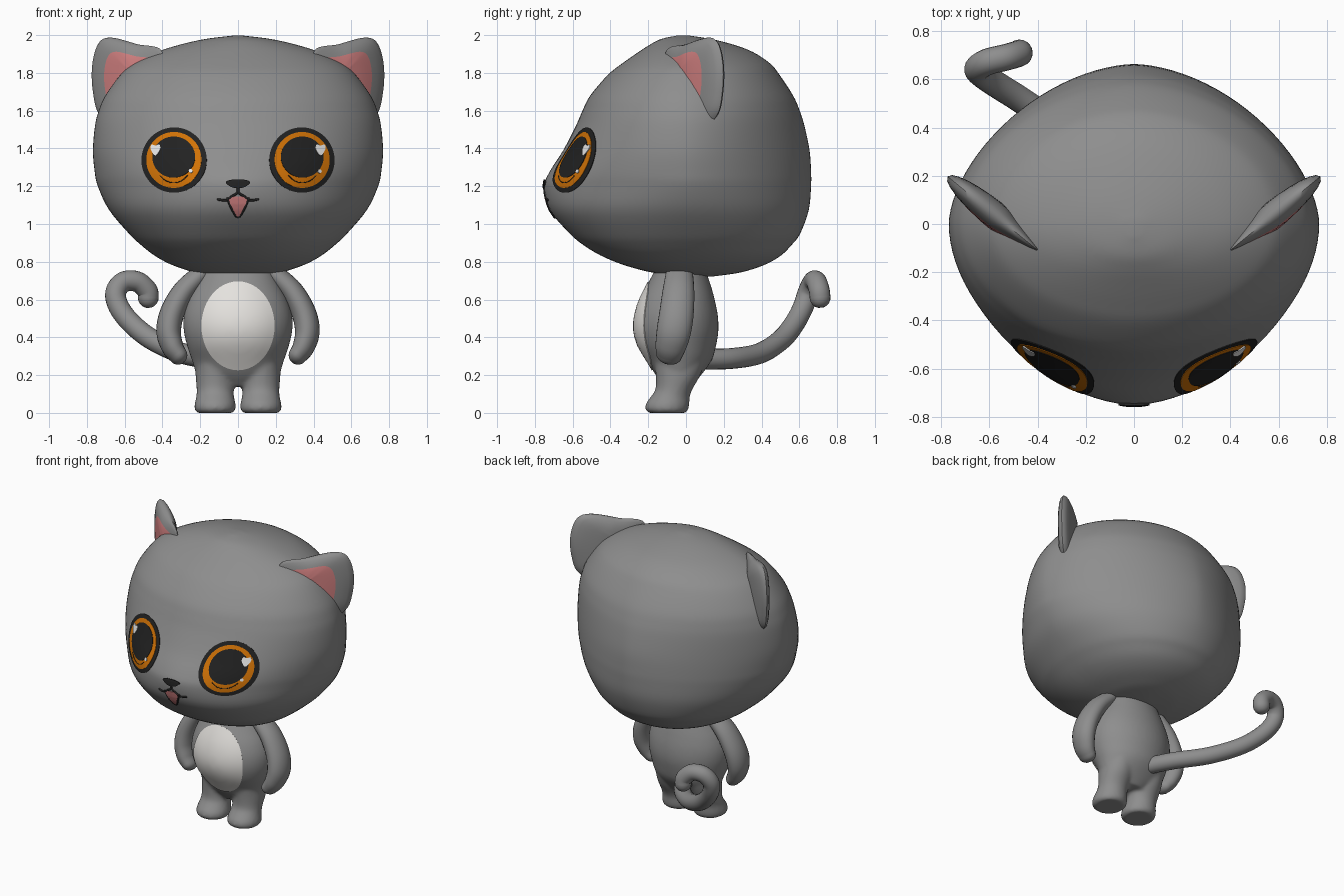
import bpy
import bmesh
from math import sin, cos, pi, radians
from mathutils import Vector
from mathutils.bvhtree import BVHTree

if "Cube" in bpy.data.objects:
    bpy.data.objects.remove(bpy.data.objects["Cube"])


def material(name, r, g, b):
    mat = bpy.data.materials.new(name)
    mat.use_nodes = True
    mat.diffuse_color = (r, g, b, 1)
    shader = mat.node_tree.nodes["Principled BSDF"]
    shader.inputs["Base Color"].default_value = (r, g, b, 1)
    shader.inputs["Roughness"].default_value = 0.7
    return mat


GREY = material("grey fur", 0.27, 0.27, 0.27)
CREAM = material("pale belly", 0.78, 0.76, 0.73)
PINK = material("soft pink", 0.65, 0.22, 0.22)
BLACK = material("soft black", 0.016, 0.016, 0.016)
AMBER = material("amber iris", 0.64, 0.17, 0.002)
WHITE = material("highlight white", 0.82, 0.82, 0.82)


# ---------- helpers ----------
def spline(pts, steps, closed=False):
    """Smooth curve through points of any dimension."""
    n, out = len(pts), []

    def get(i):
        return pts[i % n] if closed else pts[max(0, min(n - 1, i))]

    for i in range(n if closed else n - 1):
        for t in (s / steps for s in range(steps)):
            quad = zip(get(i - 1), get(i), get(i + 1), get(i + 2))
            out.append(tuple(
                b + 0.5 * t * (c - a + t * (2*a - 5*b + 4*c - d + t * (3*b - a - 3*c + d)))
                for a, b, c, d in quad))
    if not closed:
        out.append(tuple(pts[-1]))
    return out


def add_skin(bm, rings, caps=(True, True)):
    """Bridge equal rings of points with quads and close the chosen ends."""
    loops = [[bm.verts.new(p) for p in ring] for ring in rings]
    n = len(loops[0])
    for low, high in zip(loops, loops[1:]):
        for j in range(n):
            k = (j + 1) % n
            bm.faces.new((low[j], low[k], high[k], high[j]))
    if caps[0]:
        bm.faces.new(loops[0][::-1])
    if caps[1]:
        bm.faces.new(loops[-1])


def finish(bm, name, *mats, recalc=True):
    if recalc:
        bmesh.ops.recalc_face_normals(bm, faces=bm.faces)
    mesh = bpy.data.meshes.new(name)
    bm.to_mesh(mesh)
    bm.free()
    obj = bpy.data.objects.new(name, mesh)
    bpy.context.collection.objects.link(obj)
    for mat in mats:
        mesh.materials.append(mat)
    bpy.ops.object.select_all(action='DESELECT')
    obj.select_set(True)
    bpy.context.view_layer.objects.active = obj
    bpy.ops.object.shade_smooth_by_angle(angle=radians(50))
    return obj


def loft(rows, steps, sides, cx=0.0, mid=None):
    """Stacked rings: (z, half width, front y, back y, front and back roundness)."""
    rings = []
    for z, w, front, back, *powers in spline(rows, steps):
        m = (front + back) / 2 if mid is None else mid
        ring = []
        for j in range(sides):
            c, s = cos(2 * pi * j / sides), sin(2 * pi * j / sides)
            power = powers[s > 0] if powers else 2
            px = abs(c) ** (2 / power) * (1 if c > 0 else -1)
            py = abs(s) ** (2 / power)
            ring.append((cx + w * px, m + py * (back - m if s > 0 else front - m), z))
        rings.append(ring)
    return rings


def sweep(name, pts, mat, ref, flat=1.0, steps=6, sides=16):
    """Round-ended tube along points of (x, y, z, radius)."""
    path = [(Vector(p[:3]), p[3]) for p in spline(pts, steps)]
    last = len(path) - 1
    stations = []
    for i, (p, r) in enumerate(path):
        t = (path[min(i + 1, last)][0] - path[max(i - 1, 0)][0]).normalized()
        angles = [k * pi / 10 for k in range(5)] if i in (0, last) else [0]
        sign = -1 if i == 0 else 1
        for a in (angles[::-1] if i == 0 else angles):
            stations.append((p + t * (sign * r * sin(a)), t, r * cos(a)))
    rings, n = [], Vector(ref)
    for p, t, r in stations:
        n = (n - t * n.dot(t)).normalized()
        b = t.cross(n)
        rings.append([p + n * (cos(a) * r * flat) + b * (sin(a) * r)
                      for a in (2 * pi * j / sides for j in range(sides))])
    bm = bmesh.new()
    add_skin(bm, rings)
    return finish(bm, name, mat)


def surface(tree, x, z, lift):
    """Point on the front of a part, lifted along its normal."""
    hit, normal, _, _ = tree.ray_cast(Vector((x, -2, z)), Vector((0, 1, 0)))
    return hit + normal * lift


def plate(name, tree, mat, cx, cz, outline, lift):
    """Thin painted patch that follows the surface below it."""
    layers = [(1, -0.004), (1, lift)] + [(s, lift) for s in (0.85, 0.65, 0.45, 0.25, 0.1)]
    rings = [[surface(tree, cx + x * s, cz + z * s, h) for x, z in outline] for s, h in layers]
    bm = bmesh.new()
    add_skin(bm, rings, caps=(False, True))
    return finish(bm, name, mat, recalc=False)


def oval(rx, rz, sides=48):
    return [(rx * cos(2 * pi * j / sides), rz * sin(2 * pi * j / sides)) for j in range(sides)]


def line(name, tree, mat, pts, radius, lift=0.0):
    on_face = [(*surface(tree, x, z, lift), radius) for x, z in spline(pts, 5)]
    return sweep(name, on_face, mat, (0, 1, 0), steps=1, sides=8)


def tree_of(obj):
    bpy.context.view_layer.update()
    return BVHTree.FromObject(obj, bpy.context.evaluated_depsgraph_get())


# ---------- head ----------
HEAD = [(.722, .06, -.03, .14, 2, 2), (.738, .2, -.15, .26, 2.2, 2.1),
        (.757, .275, -.24, .34, 2.3, 2.1), (.79, .365, -.35, .43, 2.3, 2.1),
        (.835, .445, -.455, .505, 2.3, 2.1), (.89, .515, -.545, .56, 2.25, 2.05),
        (.95, .578, -.616, .605, 2.15, 2), (1.075, .683, -.722, .65, 1.95, 1.85),
        (1.2, .742, -.75, .662, 1.78, 1.75), (1.28, .759, -.72, .662, 1.82, 1.72),
        (1.39, .768, -.65, .654, 1.9, 1.7), (1.52, .757, -.583, .627, 1.95, 1.75),
        (1.6, .737, -.548, .602, 1.95, 1.8), (1.68, .702, -.507, .567, 1.95, 1.85),
        (1.79, .622, -.413, .495, 1.95, 1.9), (1.85, .55, -.338, .445, 1.95, 1.9),
        (1.91, .43, -.252, .355, 1.95, 1.9), (1.95, .305, -.19, .25, 1.95, 1.9),
        (1.98, .17, -.13, .13, 2, 2), (1.997, .03, -.05, .02, 2, 2)]
bm = bmesh.new()
add_skin(bm, loft(HEAD, 4, 96, mid=0.0))
face = tree_of(finish(bm, "head", GREY))

# ---------- ears, with a pink inner face ----------
EAR = [(-.012, 1.91), (.16, 1.952), (.34, 1.987), (.425, 1.955), (.465, 1.84),
       (.46, 1.7), (.415, 1.575), (.28, 1.52), (.05, 1.7)]
outline = spline(EAR, 6, closed=True)
front_scales = (0.1, 0.35, 0.55, 0.67, 0.78, 0.9, 0.97)
layers = [(s, 1) for s in front_scales] + [(1, 0)] + [(s, -1) for s in front_scales[::-1]]
for label, side in (("left", 1), ("right", -1)):
    rings = []
    for s, facing in layers:
        ring = []
        for u, z in outline:
            u, z = 0.1 + (u - 0.1) * s, 1.76 + (z - 1.76) * s
            taper = 0.25 + 0.75 * max(0, min(1, u / 0.2))
            d = facing * taper * 0.06 * (1 - s ** 2.5) ** 0.5
            ring.append((side * (.41 + .775 * u + .635 * d), -.1 + .635 * u - .775 * d, z))
        rings.append(ring)
    bm = bmesh.new()
    add_skin(bm, rings)
    ear = finish(bm, label + "_ear", GREY, PINK)
    for poly in ear.data.polygons:
        poly.material_index = int(max(poly.vertices) < 4 * len(outline))

# ---------- eyes ----------
SPARKLE = spline([(0, -.034), (.025, 0), (.02, .024), (0, .019), (-.02, .024), (-.025, 0)],
                 4, closed=True)
for label, side in (("left", 1), ("right", -1)):
    ex, ez = side * 0.337, 1.338
    plate(label + "_eye_rim", face, BLACK, ex, ez, oval(.172, .172), .004)
    plate(label + "_iris", face, AMBER, ex, ez, oval(.145, .147), .0065)
    plate(label + "_pupil", face, BLACK, ex, ez + .014, oval(.112, .108), .009)
    plate(label + "_sparkle", face, WHITE, side * .432, 1.393, SPARKLE, .0115)
    plate(label + "_small_sparkle", face, WHITE, ex + .09, 1.277, oval(.01, .01, 16), .0115)
    arc = [(ex + .1 * sin(a), ez - .12 * cos(a)) for a in (k * .2 for k in range(-4, 5))]
    line(label + "_iris_arc", face, BLACK, arc, .0025, .006)

# ---------- nose and mouth ----------
NOSE = [(0, -.022), (.035, -.016), (.064, .006), (.04, .018), (0, .021),
        (-.04, .018), (-.064, .006), (-.035, -.016)]
plate("nose", face, BLACK, 0, 1.212, spline(NOSE, 4, closed=True), .0095)
JAW = [(-.055, .034), (-.032, -.02), (0, -.064), (.032, -.02), (.055, .034)]
plate("tongue", face, PINK, 0, 1.1, spline(JAW + [(0, .046)], 4, closed=True), .005)
line("jaw_line", face, BLACK, [(x, z + 1.1) for x, z in JAW], .007)
for label, side in (("left", 1), ("right", -1)):
    lip = [(0, 1.195), (0, 1.168), (.03, 1.148), (.062, 1.126), (.105, 1.13)]
    line(label + "_lip_line", face, BLACK, [(side * x, z) for x, z in lip], .0065)

# ---------- body and legs, blended together ----------
TORSO = [(.14, .1, -.11, .03), (.2, .21, -.16, .08), (.28, .244, -.208, .137),
         (.36, .271, -.256, .16), (.44, .288, -.276, .172), (.52, .286, -.27, .168),
         (.6, .262, -.245, .152), (.68, .222, -.205, .13), (.78, .175, -.15, .095)]
LEG = [(0, .095, -.197, 0), (.018, .109, -.216, .012), (.05, .108, -.212, .018),
       (.085, .1, -.187, .02), (.125, .098, -.162, .034), (.2, .104, -.16, .076),
       (.3, .106, -.17, .11)]
bm = bmesh.new()
add_skin(bm, loft(TORSO, 4, 48))
for side in (-1, 1):
    add_skin(bm, loft(LEG, 4, 32, cx=side * .121))
body = finish(bm, "body", GREY)
blend = body.modifiers.new("blend", 'REMESH')
blend.mode = 'VOXEL'
blend.voxel_size = 0.012
blend.use_smooth_shade = True
soften = body.modifiers.new("soften", 'SMOOTH')
soften.factor = 0.5
soften.iterations = 6

plate("belly_patch", tree_of(body), CREAM, 0, .461, oval(.191, .233), .005)

# ---------- arms ----------
ARM = [(.195, -.035, .735, .052), (.285, -.04, .645, .06), (.348, -.05, .53, .065),
       (.367, -.065, .43, .065), (.347, -.082, .35, .058), (.317, -.09, .305, .049)]
for label, side in (("left", 1), ("right", -1)):
    sweep(label + "_arm", [(side * x, y, z, r) for x, y, z, r in ARM], GREY,
          (0, 1, 0), flat=1.4, sides=24)

# ---------- tail ----------
TAIL = [(-.05, .08, .285), (-.14, .24, .288), (-.295, .39, .315), (-.455, .505, .388),
        (-.565, .575, .475), (-.63, .62, .56), (-.648, .645, .635), (-.608, .672, .692),
        (-.535, .69, .695), (-.482, .705, .65), (-.475, .71, .61)]
sweep("tail", [(*p, .055) for p in TAIL], GREY, (0, 0, 1), sides=20)
